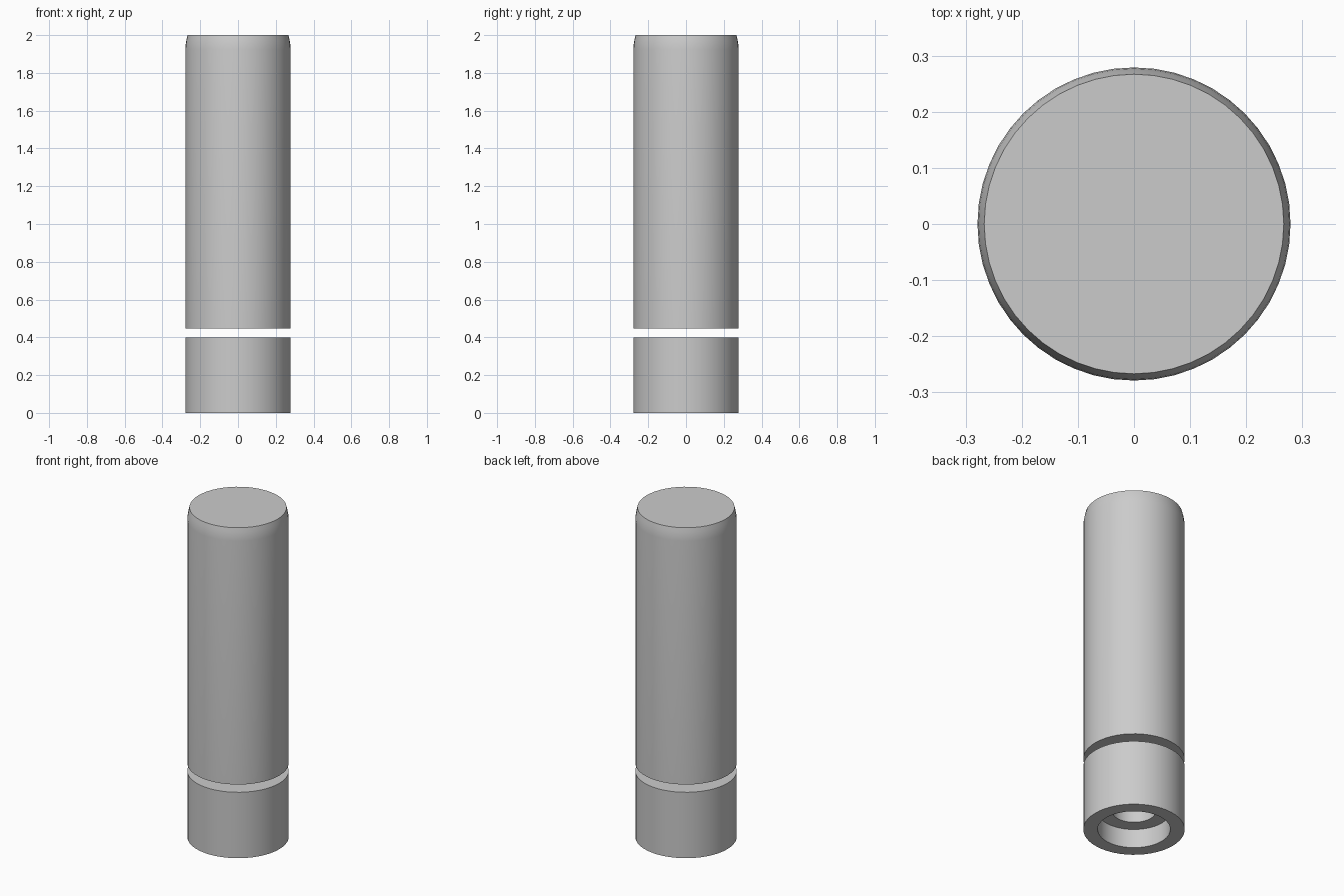
import bpy
import math
from mathutils import Matrix, Vector
import bmesh

SIDES = 48
R = 0.279

cube = bpy.data.objects.get("Cube")
if cube:
    bpy.data.objects.remove(cube, do_unlink=True)

grey = bpy.data.materials.new("plain_grey")
grey.use_nodes = True
colour = (0.6, 0.6, 0.6, 1)
grey.diffuse_color = colour
grey.node_tree.nodes["Principled BSDF"].inputs["Base Color"].default_value = colour


def lathe(name, profile, closed):
    """Spin a radius/height profile about the vertical axis."""
    bm = bmesh.new()
    verts = [bm.verts.new((r, 0, z)) for r, z in profile]
    edges = [bm.edges.new(pair) for pair in zip(verts, verts[1:])]
    if closed:
        edges.append(bm.edges.new((verts[-1], verts[0])))
    bmesh.ops.spin(bm, geom=verts + edges, cent=(0, 0, 0), axis=(0, 0, 1),
                   angle=math.tau, steps=SIDES, use_merge=True)
    bmesh.ops.remove_doubles(bm, verts=bm.verts, dist=0.0001)
    # Cap any open ends with flat discs
    rims = [e for e in bm.edges if e.is_boundary]
    if rims:
        bmesh.ops.holes_fill(bm, edges=rims, sides=0)
    bmesh.ops.recalc_face_normals(bm, faces=bm.faces)
    mesh = bpy.data.meshes.new(name)
    bm.to_mesh(mesh)
    bm.free()
    mesh.materials.append(grey)
    obj = bpy.data.objects.new(name, mesh)
    bpy.context.collection.objects.link(obj)
    bpy.ops.object.select_all(action="DESELECT")
    obj.select_set(True)
    bpy.context.view_layer.objects.active = obj
    bpy.ops.object.shade_smooth_by_angle(angle=math.radians(30))
    return obj


# Long upper body with a softly tapered shoulder and flat top
lathe("upper_body", [(R, 0.447), (R, 1.925), (0.277, 1.95),
                     (0.273, 1.975), (0.267, 2.0)], False)

# Separate lower collar with a stepped bore
lathe("lower_collar", [(R, 0), (R, 0.4), (0.12, 0.4), (0.12, 0.115),
                       (0.2, 0.115), (0.2, 0)], True)
